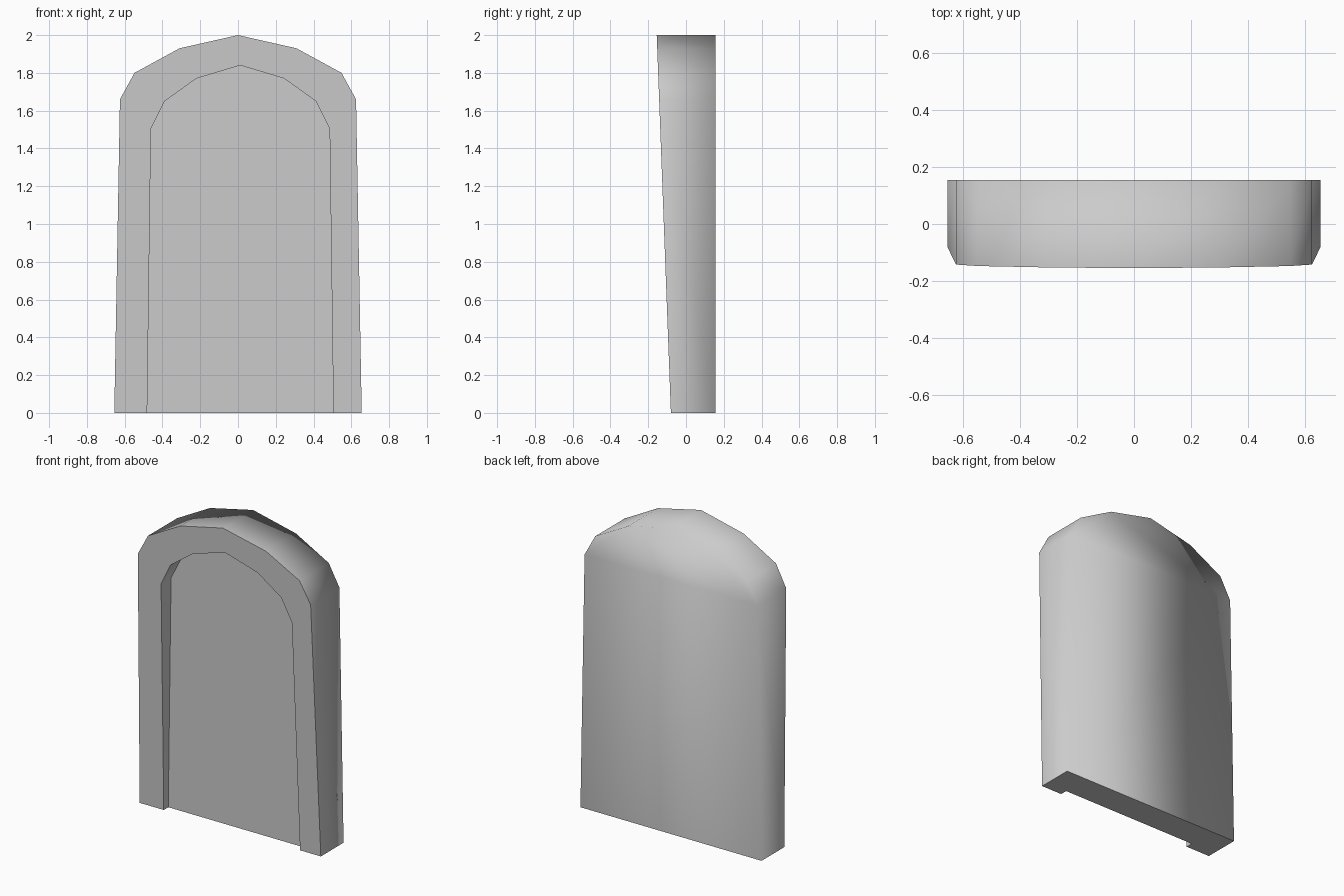
import bpy
import bmesh

cube = bpy.data.objects.get("Cube")
if cube:
    bpy.data.objects.remove(cube, do_unlink=True)

# Plain grey stone
stone = bpy.data.materials.new("grey_stone")
stone.use_nodes = True
colour = (0.6, 0.6, 0.6, 1)
stone.diffuse_color = colour
shader = next(n for n in stone.node_tree.nodes if n.type == "BSDF_PRINCIPLED")
shader.inputs["Base Color"].default_value = colour
shader.inputs["Roughness"].default_value = 0.8

BACK_Y = 0.155
FLOOR_Y = -0.033


def front_y(z):
    """The front leans forward towards the top."""
    return -0.08 - 0.0375 * z


def arch(half, centre):
    """Mirror a half profile, listed from the foot up to the crown."""
    left = [(centre - x, z) for x, z in half]
    right = [(centre + x, z) for x, z in reversed(half[:-1])]
    return left + right


outer = arch([(0.655, 0), (0.625, 1.66), (0.548, 1.80), (0.31, 1.93), (0, 2)], 0)
inner = arch([(0.493, 0), (0.473, 1.505), (0.40, 1.65), (0.233, 1.77), (0, 1.84)], 0.012)

bm = bmesh.new()


def ring(profile, depth):
    return [bm.verts.new((x, depth(z), z)) for x, z in profile]


rim = ring(outer, front_y)
back = ring(outer, lambda z: BACK_Y)
lip = ring(inner, front_y)
floor = ring(inner, lambda z: FLOOR_Y)

group = {}


def add(verts, name):
    group[bm.faces.new(verts)] = name


def bridge(a, b, name):
    for i in range(len(a) - 1):
        add((a[i], a[i + 1], b[i + 1], b[i]), name)


# Outer shell, raised frame and recessed panel
bridge(rim, back, "shell")
add(back, "shell")
bridge(rim, lip, "frame")
bridge(lip, floor, "reveal")
add(floor, "panel")

# Underside, following the recess
add((rim[0], back[0], back[-1], rim[-1], lip[-1], floor[-1], floor[0], lip[0]), "base")

bmesh.ops.recalc_face_normals(bm, faces=bm.faces)
for face in bm.faces:
    face.smooth = True
# Sharp edges only where two different surfaces meet
for edge in bm.edges:
    edge.smooth = len({group[f] for f in edge.link_faces}) == 1

mesh = bpy.data.meshes.new("arched_slab")
bm.to_mesh(mesh)
bm.free()
mesh.materials.append(stone)
slab = bpy.data.objects.new("arched_slab", mesh)
bpy.context.collection.objects.link(slab)
